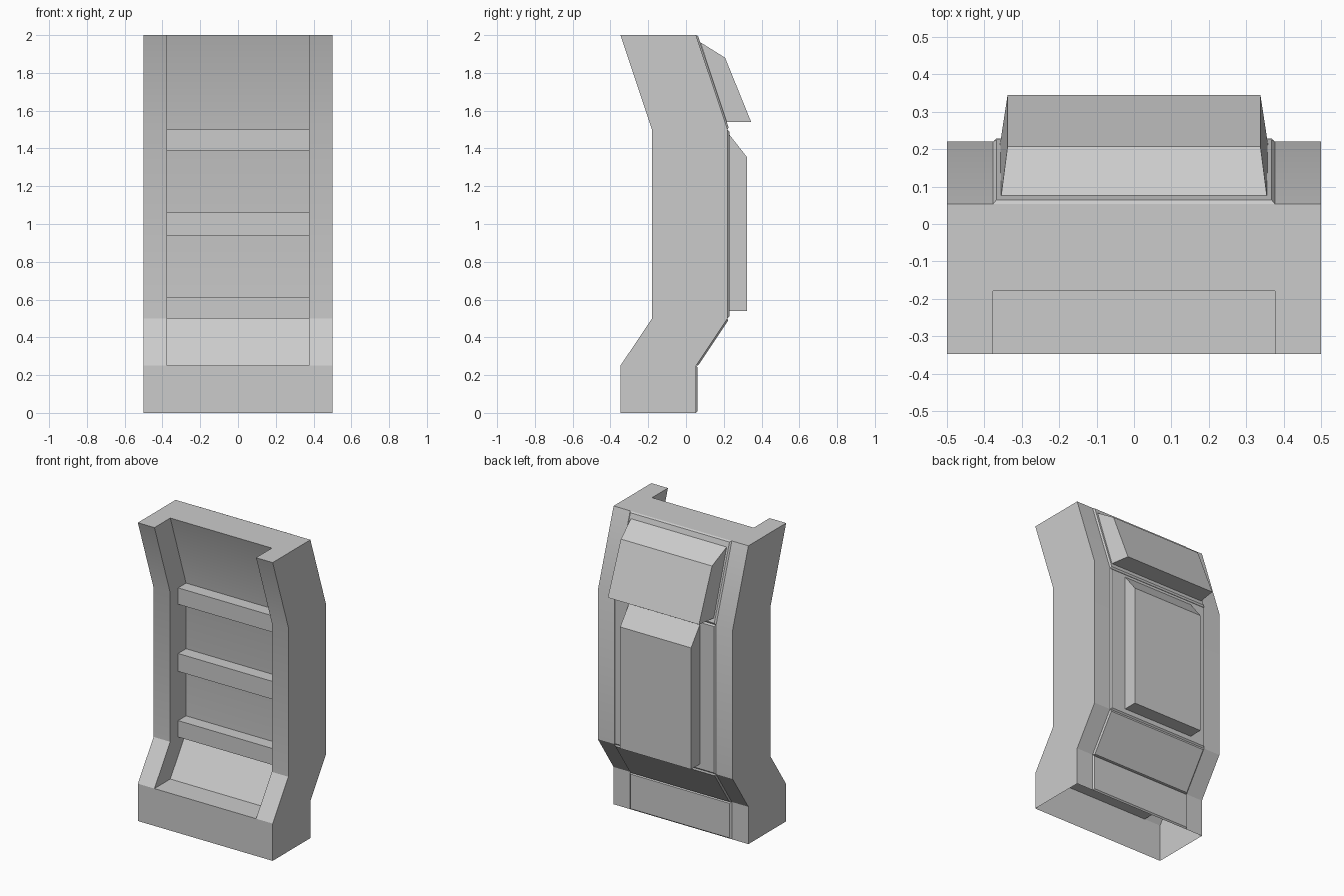
import bpy, bmesh

if "Cube" in bpy.data.objects:
    bpy.data.objects.remove(bpy.data.objects["Cube"])

RAIL_IN, RAIL_OUT = 0.377, 0.5   # inner and outer half width of the side rails
DEPTH, RECESS = 0.4, 0.168       # wall thickness and front recess depth
LEVELS = [(0.25, -0.347), (0.5, -0.18), (1.5, -0.18), (2.0, -0.347)]  # z, front y


def finish(name, bm):
    bmesh.ops.remove_doubles(bm, verts=bm.verts, dist=1e-5)
    bmesh.ops.recalc_face_normals(bm, faces=bm.faces)
    mesh = bpy.data.meshes.new(name)
    bm.to_mesh(mesh)
    bm.free()
    ob = bpy.data.objects.new(name, mesh)
    bpy.context.collection.objects.link(ob)
    return ob


def block(name, profile):
    """Prism along x from (half width, y, z) points; the last-to-first side is left open."""
    bm = bmesh.new()
    left = [bm.verts.new((-w, y, z)) for w, y, z in profile]
    right = [bm.verts.new((w, y, z)) for w, y, z in profile]
    bm.faces.new(left)
    bm.faces.new(right)
    for i in range(len(profile) - 1):
        bm.faces.new((left[i], left[i + 1], right[i + 1], right[i]))
    return finish(name, bm)


# Wall body: cross-sections lofted upward, recessed between the rails
bm = bmesh.new()


def section(z, front, recess):
    back, a, b = front + DEPTH, RAIL_IN, RAIL_OUT
    pts = [(-b, front), (-a, front), (-a, front + recess), (a, front + recess),
           (a, front), (b, front), (b, back), (a, back), (-a, back), (-b, back)]
    return [bm.verts.new((x, y, z)) for x, y in pts]


panels = []


def loft(lo, hi, skip=()):
    for i in range(10):
        if i not in skip:
            j = (i + 1) % 10
            f = bm.faces.new((lo[i], lo[j], hi[j], hi[i]))
            if i == 7:
                panels.append(f)


rings = [section(z, y, RECESS) for z, y in LEVELS]
for lo, hi in zip(rings, rings[1:]):
    loft(lo, hi)
bm.faces.new(rings[-1])

# Base skirt: full-width front, ledge on top, open underneath
foot, skirt = section(0, LEVELS[0][1], 0), section(*LEVELS[0], 0)
loft(foot, skirt, skip=(1, 3))
bm.faces.new((skirt[1], skirt[4], rings[0][3], rings[0][2]))
bmesh.ops.remove_doubles(bm, verts=bm.verts, dist=1e-5)
bmesh.ops.recalc_face_normals(bm, faces=bm.faces)

# Shallow raised panels on the back
panels = [f for f in bm.faces if f.normal.y > 0.5
          and all(abs(abs(v.co.x) - RAIL_IN) < 1e-4 for v in f.verts)
          and all(v.co.y > v2 for v in f.verts for v2 in (0.04,))]
bmesh.ops.inset_individual(bm, faces=panels, thickness=0.013, depth=0.009)
body = finish("wall_body", bm)

# Three cross bars in the front recess
for i, (z0, z1) in enumerate([(0.5, 0.61), (0.94, 1.06), (1.39, 1.5)]):
    w, yb, yf = RAIL_IN, -0.012, -0.096
    block(f"cross_bar_{i + 1}", [(w, yb, z0), (w, yf, z0), (w, yf, z1), (w, yb, z1)])

# Projecting boxes on the back
block("middle_box", [(0.263, 0.228, 0.54), (0.263, 0.322, 0.54),
                     (0.263, 0.322, 1.355), (0.263, 0.228, 1.475)])
block("upper_box", [(0.358, 0.214, 1.54), (0.338, 0.345, 1.54),
                    (0.338, 0.207, 1.88), (0.355, 0.076, 1.962)])

# Soft shading over the shallow upper bend only
bpy.ops.object.select_all(action='DESELECT')
body.select_set(True)
bpy.context.view_layer.objects.active = body
bpy.ops.object.shade_smooth_by_angle(angle=0.45)
